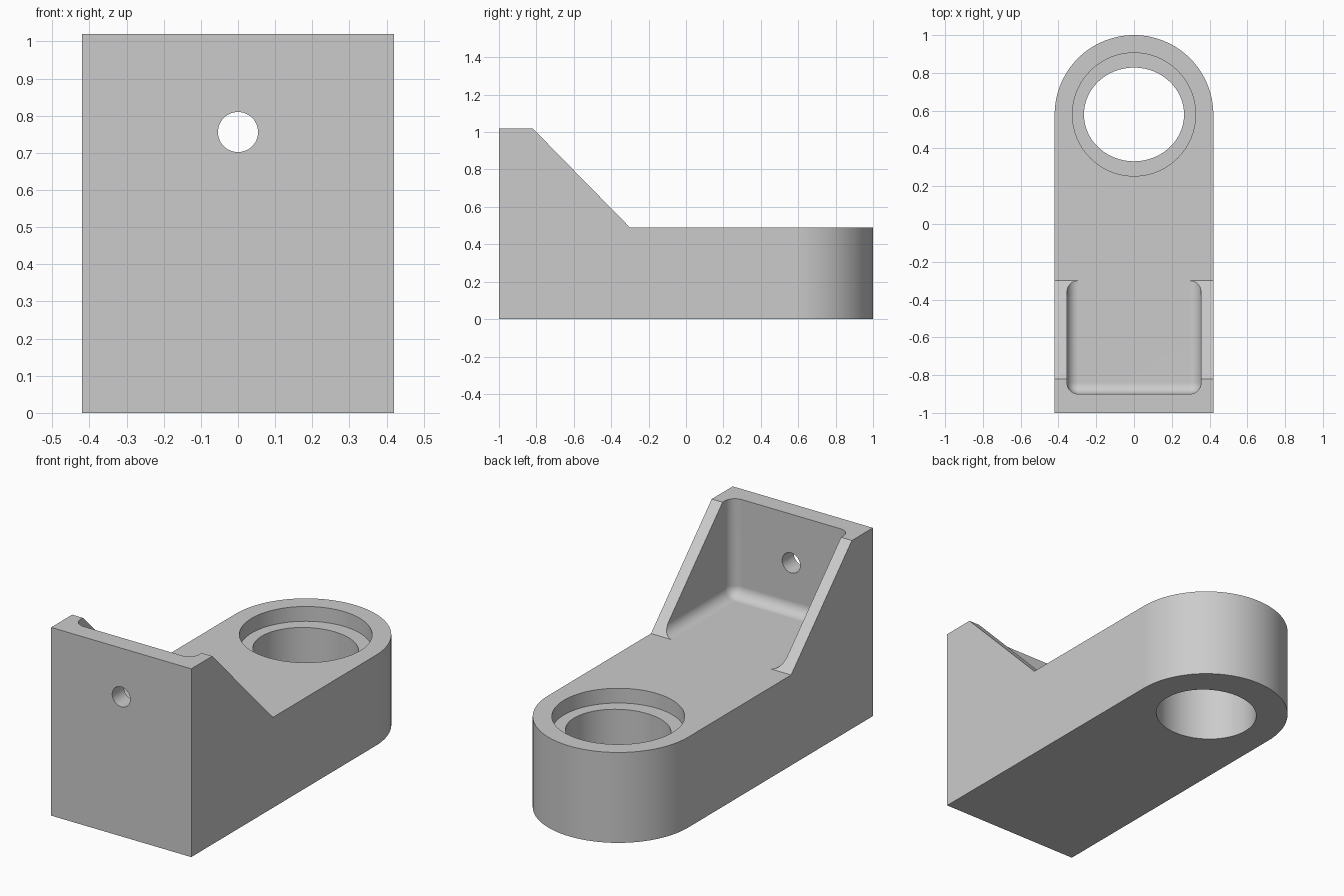
import bpy, bmesh
from math import pi, sin, cos, radians
from mathutils import Vector

cube = bpy.data.objects.get("Cube")
if cube:
    bpy.data.objects.remove(cube, do_unlink=True)

WIDTH, BASE_H, WALL_H = 0.42, 0.49, 1.02
BORE_Y = 0.58

grey = bpy.data.materials.new("light grey")
grey.use_nodes = True
colour = (0.6, 0.6, 0.6, 1)
grey.diffuse_color = colour
grey.node_tree.nodes["Principled BSDF"].inputs["Base Color"].default_value = colour


def finish(name, bm):
    bmesh.ops.recalc_face_normals(bm, faces=bm.faces)
    mesh = bpy.data.meshes.new(name)
    bm.to_mesh(mesh)
    bm.free()
    mesh.materials.append(grey)
    obj = bpy.data.objects.new(name, mesh)
    bpy.context.collection.objects.link(obj)
    return obj


def prism(name, points, direction):
    """Extrude a closed outline along a direction."""
    bm = bmesh.new()
    face = bm.faces.new([bm.verts.new(p) for p in points])
    extruded = bmesh.ops.extrude_face_region(bm, geom=[face])["geom"]
    verts = [v for v in extruded if isinstance(v, bmesh.types.BMVert)]
    bmesh.ops.translate(bm, verts=verts, vec=Vector(direction))
    return finish(name, bm)


def ring(rx, ry, z, steps=96):
    return [(rx * cos(2 * pi * i / steps), BORE_Y + ry * sin(2 * pi * i / steps), z)
            for i in range(steps)]


def cut(target, cutter):
    cutter.hide_render = True
    mod = target.modifiers.new("cut", "BOOLEAN")
    mod.operation, mod.solver, mod.object = "DIFFERENCE", "EXACT", cutter
    bpy.context.view_layer.objects.active = target
    bpy.ops.object.modifier_apply(modifier=mod.name)
    bpy.data.objects.remove(cutter, do_unlink=True)


# Body: square at the front, half round at the back
outline = [(-WIDTH, -1, 0), (WIDTH, -1, 0)]
outline += [(WIDTH * cos(pi * i / 64), BORE_Y + WIDTH * sin(pi * i / 64), 0) for i in range(65)]
bracket = prism("mounting_bracket", outline, (0, 0, WALL_H))

# Pocket with rounded edges between the two side ribs
bm = bmesh.new()
bmesh.ops.create_cube(bm, size=1)
low, high = Vector((-0.355, -0.9, BASE_H)), Vector((0.355, 1.5, 1.5))
for v in bm.verts:
    v.co = [low[i] if v.co[i] < 0 else high[i] for i in range(3)]
bmesh.ops.bevel(bm, geom=bm.edges[:], offset=0.06, segments=8, profile=0.5, affect="EDGES")
cut(bracket, finish("pocket_cutter", bm))

# Sloping ribs and the flat arm
slope = [(-0.5, -0.82 - 0.2, WALL_H + 0.2), (-0.5, -0.3, BASE_H),
         (-0.5, 1.2, BASE_H), (-0.5, 1.2, WALL_H + 0.2)]
slope[0] = (-0.5, -0.3 - (WALL_H + 0.2 - BASE_H) * 0.52 / 0.53, WALL_H + 0.2)
cut(bracket, prism("slope_cutter", slope, (1, 0, 0)))

# Counterbore and through bore
cut(bracket, prism("counterbore_cutter", ring(0.326, 0.326, BASE_H - 0.08), (0, 0, 0.3)))
cut(bracket, prism("bore_cutter", ring(0.265, 0.248, -0.2), (0, 0, 1)))

# Bolt hole through the front wall
bolt = [(0.054 * cos(2 * pi * i / 48), -1.2, 0.756 + 0.054 * sin(2 * pi * i / 48))
        for i in range(48)]
cut(bracket, prism("bolt_cutter", bolt, (0, 0.5, 0)))

# Smooth curves, crisp edges
bpy.ops.object.select_all(action="DESELECT")
bracket.select_set(True)
bpy.context.view_layer.objects.active = bracket
bpy.ops.object.shade_smooth_by_angle(angle=radians(25))
weighted = bracket.modifiers.new("even shading", "WEIGHTED_NORMAL")
weighted.keep_sharp = True
